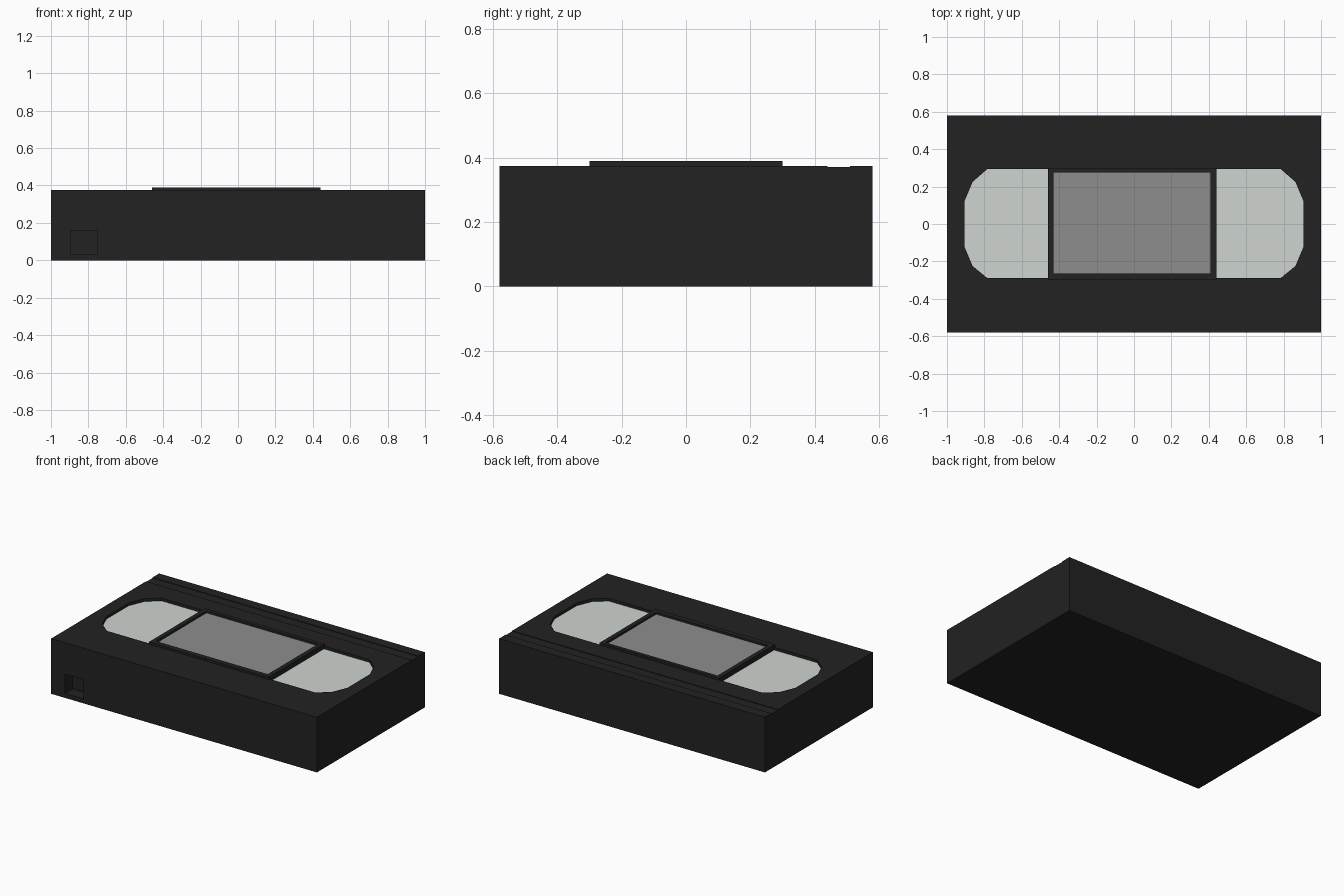
import bpy, bmesh

if "Cube" in bpy.data.objects:
    bpy.data.objects.remove(bpy.data.objects["Cube"])


def material(name, color):
    m = bpy.data.materials.new(name)
    m.diffuse_color = (*color, 1)
    m.use_nodes = True
    m.node_tree.nodes["Principled BSDF"].inputs["Base Color"].default_value = m.diffuse_color
    return m


DARK = material("black_plastic", (0.016, 0.016, 0.016))
GREY = material("label_grey", (0.27, 0.27, 0.27))
CLEAR = material("window_plastic", (0.62, 0.66, 0.64))


def prism(name, outline, z0, z1, mat):
    """Extrude an xy outline from z0 to z1 (a flat face when z0 == z1)."""
    bm = bmesh.new()
    face = bm.faces.new([bm.verts.new((x, y, z0)) for x, y in outline])
    if z1 > z0:
        new = bmesh.ops.extrude_face_region(bm, geom=[face])["geom"]
        for v in new:
            if isinstance(v, bmesh.types.BMVert):
                v.co.z = z1
        bmesh.ops.recalc_face_normals(bm, faces=bm.faces)
    elif face.normal.z <= 0:
        face.normal_update()
        if face.normal.z < 0:
            face.normal_flip()
    me = bpy.data.meshes.new(name)
    bm.to_mesh(me)
    bm.free()
    ob = bpy.data.objects.new(name, me)
    me.materials.append(mat)
    bpy.context.collection.objects.link(ob)
    return ob


def rect(x0, x1, y0, y1):
    return [(x0, y0), (x1, y0), (x1, y1), (x0, y1)]


def cut(target, cutter):
    """Subtract a cutter, bake the result and delete the cutter."""
    cutter.hide_render = True
    mod = target.modifiers.new("cut", "BOOLEAN")
    mod.operation, mod.solver, mod.object = "DIFFERENCE", "EXACT", cutter
    bpy.context.view_layer.objects.active = target
    bpy.ops.object.modifier_apply(modifier=mod.name)
    bpy.data.objects.remove(cutter)


# Cassette shell
shell = prism("cassette_shell", rect(-1, 1, -0.58, 0.58), 0, 0.375, DARK)

# Recessed reel windows with faceted outer corners
half = [(0.45, -0.29), (0.783, -0.29), (0.863, -0.225), (0.907, -0.12),
        (0.907, 0.12), (0.863, 0.225), (0.783, 0.295), (0.45, 0.295)]
for side, s in (("left", -1), ("right", 1)):
    outline = [(s * x - (0.01 if x < 0.5 else 0), y) for x, y in half]
    cut(shell, prism("window_cutter", outline, 0.355, 0.5, DARK))
    prism(side + "_reel_window", outline, 0.356, 0.356, CLEAR)

# Shallow seam of the tape door, and the record tab notch
cut(shell, prism("seam_cutter", rect(-1.1, 1.1, 0.44, 0.51), 0.371, 0.5, DARK))
cut(shell, prism("tab_cutter", rect(-0.895, -0.755, -0.7, -0.50), 0.03, 0.16, DARK))

# Raised label frame with a sunken label
frame = prism("label_frame", rect(-0.46, 0.44, -0.30, 0.30), 0.35, 0.39, DARK)
cut(frame, prism("label_cutter", rect(-0.43, 0.41, -0.265, 0.275), 0.375, 0.5, DARK))
prism("label", rect(-0.43, 0.41, -0.265, 0.275), 0.376, 0.376, GREY)
